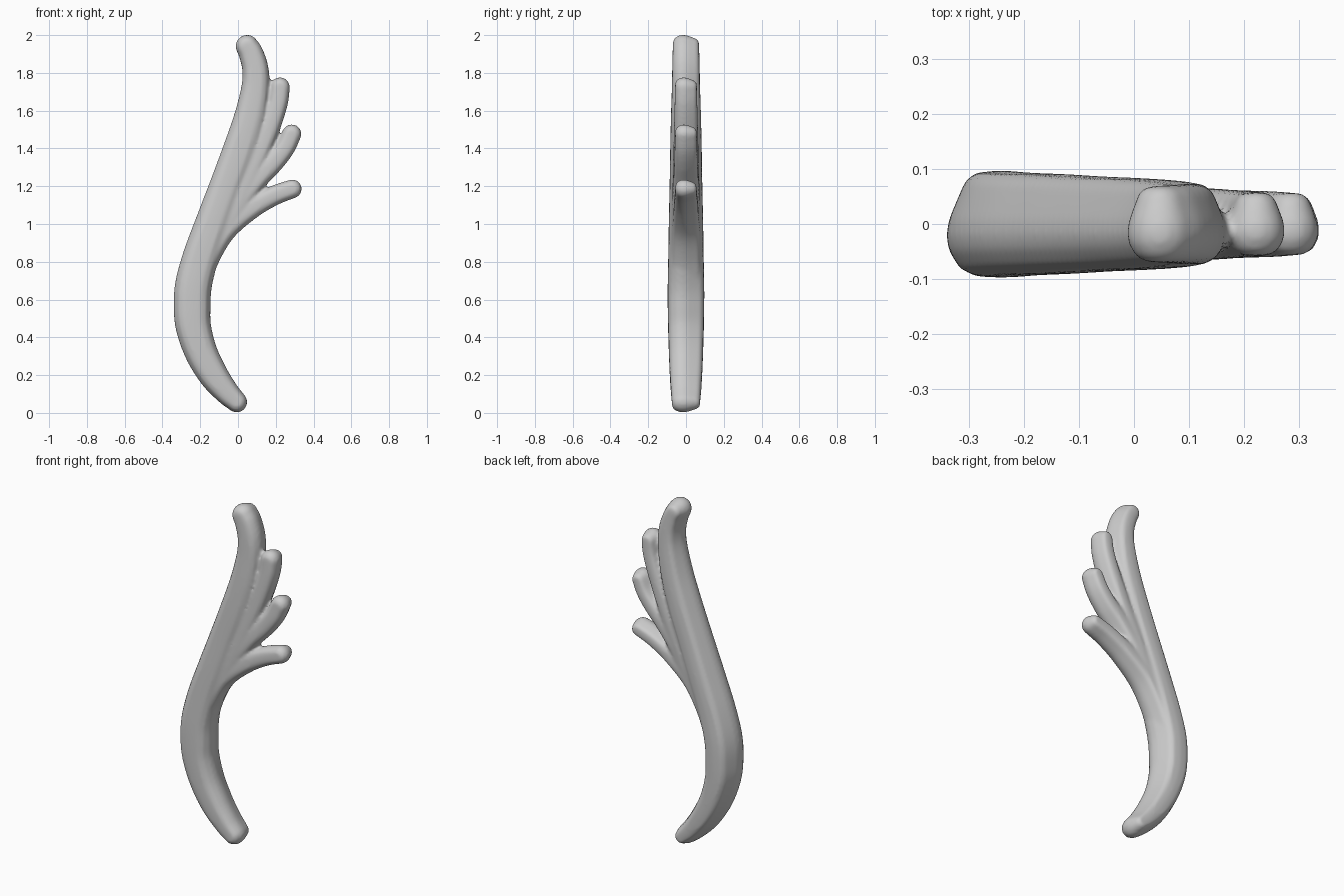
import bpy, bmesh, math
from mathutils import Vector

if "Cube" in bpy.data.objects:
    bpy.data.objects.remove(bpy.data.objects["Cube"])

# Half cross-section: (share of half width, share of half depth), wide in front, narrow at back
HALF = [(0, -1), (0.45, -0.98), (0.75, -0.83), (0.95, -0.5), (1, -0.22), (0.95, 0.08),
        (0.8, 0.45), (0.65, 0.8), (0.45, 0.96), (0, 1)]
SECTION = HALF + [(-u, v) for u, v in HALF[-2:0:-1]]


def smooth_path(pts, n=6):
    """Catmull-Rom through (x, z, half width, half depth) points."""
    p = [Vector(q) for q in pts]
    p = [2 * p[0] - p[1]] + p + [2 * p[-1] - p[-2]]
    out = []
    for i in range(1, len(p) - 2):
        a, b, c, d = p[i - 1:i + 3]
        for k in range(n):
            t = k / n
            out.append(0.5 * (2 * b + (c - a) * t + (2 * a - 5 * b + 4 * c - d) * t * t
                              + (3 * b - a - 3 * c + d) * t ** 3))
    return out + [p[-2]]


def sweep(bm, pts):
    """Closed frond along a path, with ends made by turning the section."""
    path = smooth_path(pts)
    frames = []
    for i, q in enumerate(path):
        a, b = path[max(i - 1, 0)], path[min(i + 1, len(path) - 1)]
        t = Vector((b[0] - a[0], 0, b[1] - a[1])).normalized()
        frames.append((q, t, 0))
    caps = [math.pi / 2 * k / 6 for k in range(1, 7)]
    frames = ([(path[0], frames[0][1], -a) for a in reversed(caps)] + frames
              + [(path[-1], frames[-1][1], a) for a in caps])
    rings = []
    for q, t, ang in frames:
        side = Vector((t.z, 0, -t.x))
        ring = []
        for u, v in SECTION:
            pos = Vector((q[0], v * q[3], q[1]))
            pos += side * u * q[2] * math.cos(ang) + t * abs(u) * q[2] * math.sin(ang)
            ring.append(bm.verts.new(pos))
        rings.append(ring)
    n = len(SECTION)
    for r, s in zip(rings, rings[1:]):
        for j in range(n):
            bm.faces.new((r[j], r[(j + 1) % n], s[(j + 1) % n], s[j]))


STEM = [(-0.007, 0.058, .056, .075), (-0.06, 0.11, .066, .08), (-0.13, 0.2, .079, .086),
        (-0.195, 0.32, .087, .091), (-0.235, 0.45, .094, .095), (-0.243, 0.56, .098, .097),
        (-0.235, 0.68, .098, .097), (-0.196, 0.83, .096, .094), (-0.128, 1.02, .093, .091),
        (-0.062, 1.2, .09, .087), (0.005, 1.38, .09, .084), (0.062, 1.56, .085, .08),
        (0.092, 1.72, .075, .075), (0.092, 1.82, .07, .073), (0.07, 1.9, .066, .071),
        (0.048, 1.941, .061, .07)]
FRONDS = [
    # lower frond
    [(-0.21, 0.68, .06, .08), (-0.15, 0.83, .058, .078), (-0.065, 0.97, .06, .074),
     (0.07, 1.083, .057, .066), (0.19, 1.15, .053, .06), (0.288, 1.186, .05, .056)],
    # middle frond
    [(-0.19, 0.75, .05, .078), (-0.09, 0.95, .055, .076), (0.0, 1.1, .056, .072),
     (0.1, 1.235, .057, .067), (0.19, 1.33, .056, .062), (0.25, 1.405, .053, .06),
     (0.285, 1.477, .051, .057)],
    # upper frond
    [(-0.19, 0.78, .05, .078), (-0.07, 1.0, .055, .076), (0.03, 1.2, .056, .072),
     (0.11, 1.37, .056, .067), (0.17, 1.52, .056, .063), (0.21, 1.64, .054, .06),
     (0.222, 1.724, .053, .058)],
]

bm = bmesh.new()
for pts in [STEM] + FRONDS:
    sweep(bm, pts)
bmesh.ops.remove_doubles(bm, verts=bm.verts, dist=0.0003)
bmesh.ops.recalc_face_normals(bm, faces=bm.faces)
mesh = bpy.data.meshes.new("leaf_scroll")
bm.to_mesh(mesh)
bm.free()
scroll = bpy.data.objects.new("leaf_scroll", mesh)
bpy.context.collection.objects.link(scroll)

# One plain grey
grey = bpy.data.materials.new("light grey")
grey.diffuse_color = (0.6, 0.6, 0.6, 1)
grey.use_nodes = True
grey.node_tree.nodes["Principled BSDF"].inputs["Base Color"].default_value = grey.diffuse_color
mesh.materials.append(grey)

# Fuse the fronds into the stem and soften the joins
remesh = scroll.modifiers.new("fuse", 'REMESH')
remesh.mode = 'VOXEL'
remesh.voxel_size = 0.009
remesh.use_smooth_shade = True
soften = scroll.modifiers.new("soften", 'SMOOTH')
soften.factor = 0.5
soften.iterations = 6
